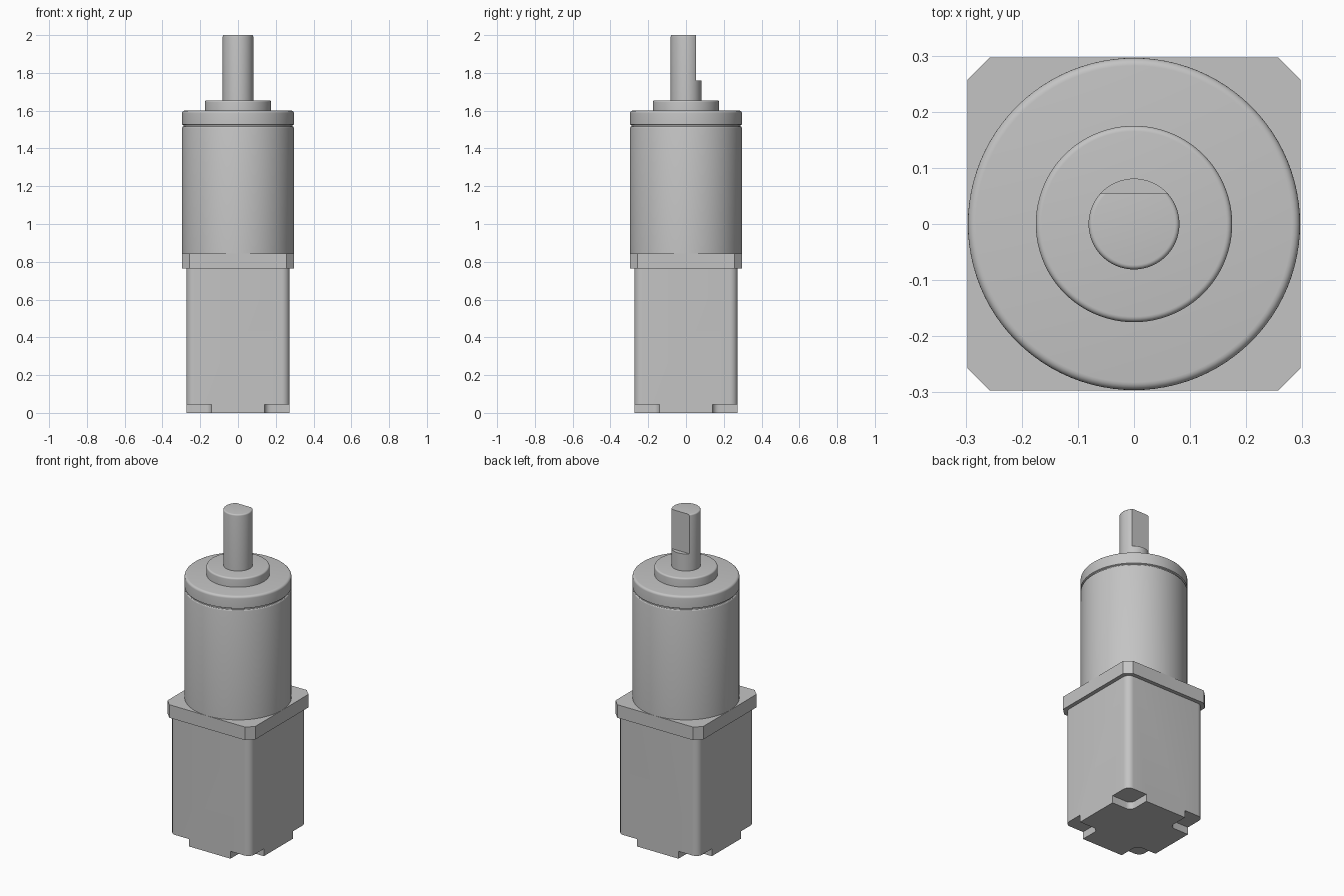
import bpy
import bmesh
import math
from mathutils import Vector

cube = bpy.data.objects.get("Cube")
if cube:
    bpy.data.objects.remove(cube)

grey = bpy.data.materials.new("plain_grey")
grey.use_nodes = True
grey.diffuse_color = (0.55, 0.55, 0.55, 1)
grey.node_tree.nodes["Principled BSDF"].inputs["Base Color"].default_value = grey.diffuse_color


def finish(name, bm):
    bmesh.ops.recalc_face_normals(bm, faces=bm.faces)
    mesh = bpy.data.meshes.new(name)
    bm.to_mesh(mesh)
    bm.free()
    mesh.materials.append(grey)
    obj = bpy.data.objects.new(name, mesh)
    bpy.context.collection.objects.link(obj)
    return obj


def activate(obj):
    bpy.ops.object.select_all(action="DESELECT")
    obj.select_set(True)
    bpy.context.view_layer.objects.active = obj


def smooth(obj):
    activate(obj)
    bpy.ops.object.shade_smooth_by_angle(angle=math.radians(30))


def box(name, low, high, corner, segments):
    """Box whose upright edges are chamfered or rounded."""
    low, high = Vector(low), Vector(high)
    bm = bmesh.new()
    bmesh.ops.create_cube(bm, size=1)
    for v in bm.verts:
        v.co = Vector(high[i] if v.co[i] > 0 else low[i] for i in range(3))
    upright = [e for e in bm.edges if abs(e.verts[0].co.z - e.verts[1].co.z) > 0.001]
    bmesh.ops.bevel(bm, geom=upright, offset=corner, segments=segments,
                    profile=0.5, affect="EDGES")
    return finish(name, bm)


def lathe(name, profile, steps=96):
    """Solid of revolution from (radius, height) points."""
    bm = bmesh.new()
    rings = []
    for r, z in profile:
        rings.append([bm.verts.new((r * math.cos(a), r * math.sin(a), z))
                      for a in (math.tau * i / steps for i in range(steps))])
    for a, b in zip(rings, rings[1:]):
        for i in range(steps):
            j = (i + 1) % steps
            bm.faces.new((a[i], a[j], b[j], b[i]))
    bm.faces.new(rings[0][::-1])
    bm.faces.new(rings[-1])
    return finish(name, bm)


def rounded_top(radius, z, fillet, n=5):
    """Profile points of a filleted upper rim."""
    return [(radius - fillet + fillet * math.cos(a), z - fillet + fillet * math.sin(a))
            for a in (math.pi / 2 * i / n for i in range(n + 1))]


def cut(obj, cutter):
    activate(obj)
    mod = obj.modifiers.new("cut", "BOOLEAN")
    mod.operation = "DIFFERENCE"
    mod.solver = "EXACT"
    mod.object = cutter
    bpy.ops.object.modifier_apply(modifier=mod.name)
    bpy.data.objects.remove(cutter)


# Square motor housing with a rounded notch under each corner
housing = box("motor_housing", (-0.273, -0.273, 0), (0.273, 0.273, 0.8), 0.04, 8)
for sx in (-1, 1):
    for sy in (-1, 1):
        xs = sorted((sx * 0.14, sx * 0.4))
        ys = sorted((sy * 0.14, sy * 0.4))
        cut(housing, box("notch_cutter", (xs[0], ys[0], -0.1), (xs[1], ys[1], 0.045), 0.035, 6))
smooth(housing)

# Mounting flange with chamfered corners
box("mounting_flange", (-0.297, -0.297, 0.765), (0.297, 0.297, 0.845), 0.04, 1)

# Gearbox barrel, groove and end cap
R = 0.296
barrel = [(R, 0.8)] + rounded_top(R, 1.517, 0.008, 3)
groove = [(R - 0.008, 1.523), (R, 1.527)]
smooth(lathe("gearbox_barrel", barrel + groove + rounded_top(R, 1.6, 0.014)))

# Pilot boss
smooth(lathe("pilot_boss", [(0.175, 1.58)] + rounded_top(0.175, 1.655, 0.01)))

# Output shaft with a flat on the back
shaft = lathe("output_shaft", [(0.081, 1.62)] + rounded_top(0.081, 2.0, 0.008), 64)
cut(shaft, box("flat_cutter", (-0.2, 0.054, 1.76), (0.2, 0.3, 2.1), 0.01, 1))
smooth(shaft)
